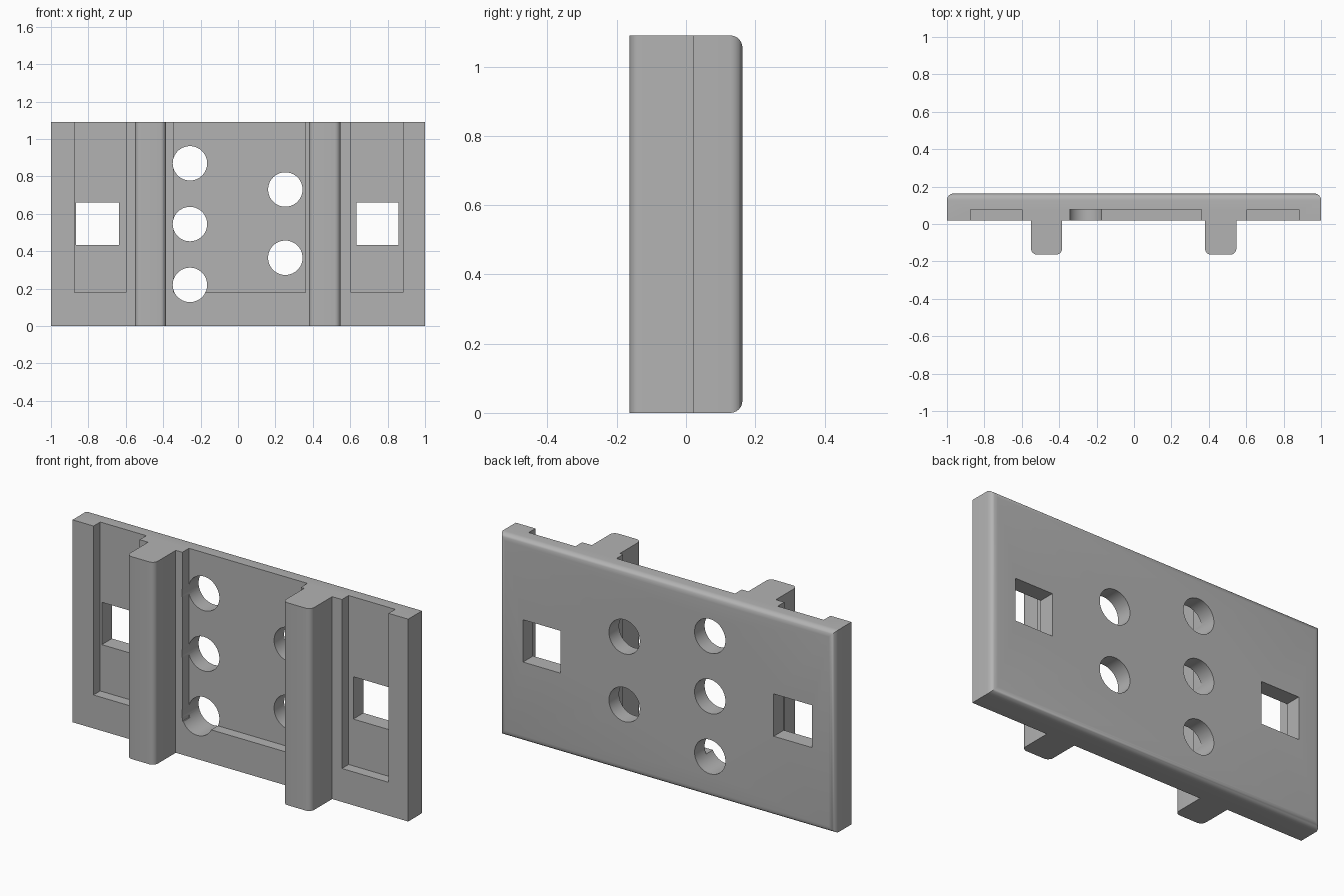
import bpy, bmesh
from mathutils import Matrix

cube = bpy.data.objects.get("Cube")
if cube:
    bpy.data.objects.remove(cube, do_unlink=True)

HEIGHT = 1.09
FRONT, BACK = 0.02, 0.163      # faces of the plate
RECESS = 0.077                 # floor of the shallow recesses

grey = bpy.data.materials.new("plain grey")
grey.use_nodes = True
colour = (0.45, 0.45, 0.45, 1)
grey.diffuse_color = colour
grey.node_tree.nodes["Principled BSDF"].inputs["Base Color"].default_value = colour


def finish(name, bm):
    mesh = bpy.data.meshes.new(name)
    bm.to_mesh(mesh)
    bm.free()
    mesh.materials.append(grey)
    obj = bpy.data.objects.new(name, mesh)
    bpy.context.collection.objects.link(obj)
    return obj


def box(name, x, y, z, rounded=None, radius=0.0):
    """Box between (min, max) pairs; rounds edges picked by a rule."""
    bm = bmesh.new()
    bmesh.ops.create_cube(bm, size=1)
    for v in bm.verts:
        v.co = [pair[c > 0] for pair, c in zip((x, y, z), v.co)]
    if rounded:
        edges = [e for e in bm.edges if rounded(e)]
        bmesh.ops.bevel(bm, geom=edges, offset=radius, segments=6,
                        profile=0.5, affect='EDGES')
    return finish(name, bm)


def drill(name, x, z, radius):
    bm = bmesh.new()
    bmesh.ops.create_cone(bm, cap_ends=True, segments=64,
                          radius1=radius, radius2=radius, depth=1)
    bmesh.ops.transform(bm, verts=bm.verts, matrix=Matrix.Translation((x, 0, z))
                        @ Matrix.Rotation(1.5707963, 4, 'X'))
    return finish(name, bm)


def combine(target, tool, operation):
    tool.hide_render = True
    mod = target.modifiers.new(operation.lower(), 'BOOLEAN')
    mod.operation, mod.solver, mod.object = operation, 'EXACT', tool
    bpy.context.view_layer.objects.active = target
    bpy.ops.object.modifier_apply(modifier=mod.name)
    bpy.data.objects.remove(tool, do_unlink=True)


# Plate with all four back edges rounded
plate = box("mounting_plate", (-1, 1), (FRONT, BACK), (0, HEIGHT),
            lambda e: all(v.co.y > 0.1 for v in e.verts), 0.035)

# Shallow recesses open at the top
for x in ((-0.875, -0.6), (-0.346, 0.36), (0.605, 0.883)):
    combine(plate, box("recess_cutter", x, (-0.3, RECESS), (0.18, 1.5)), 'DIFFERENCE')

# Two rails with rounded front edges
for x in ((-0.55, -0.385), (0.38, 0.547)):
    rail = box("rail", x, (-BACK, FRONT + 0.05), (0, HEIGHT),
               lambda e: all(v.co.y < 0 for v in e.verts)
               and abs(e.verts[0].co.z - e.verts[1].co.z) > 1, 0.03)
    combine(plate, rail, 'UNION')

# Square windows
for x in ((-0.865, -0.637), (0.633, 0.857)):
    combine(plate, box("window_cutter", x, (-0.5, 0.5), (0.432, 0.66)), 'DIFFERENCE')

# Round holes, three on one side and two on the other
for x, heights in ((-0.257, (0.22, 0.545, 0.87)), (0.253, (0.365, 0.73))):
    for z in heights:
        combine(plate, drill("hole_cutter", x, z, 0.092), 'DIFFERENCE')

bpy.ops.object.select_all(action='DESELECT')
plate.select_set(True)
bpy.context.view_layer.objects.active = plate
bpy.ops.object.shade_smooth_by_angle(angle=0.6)
